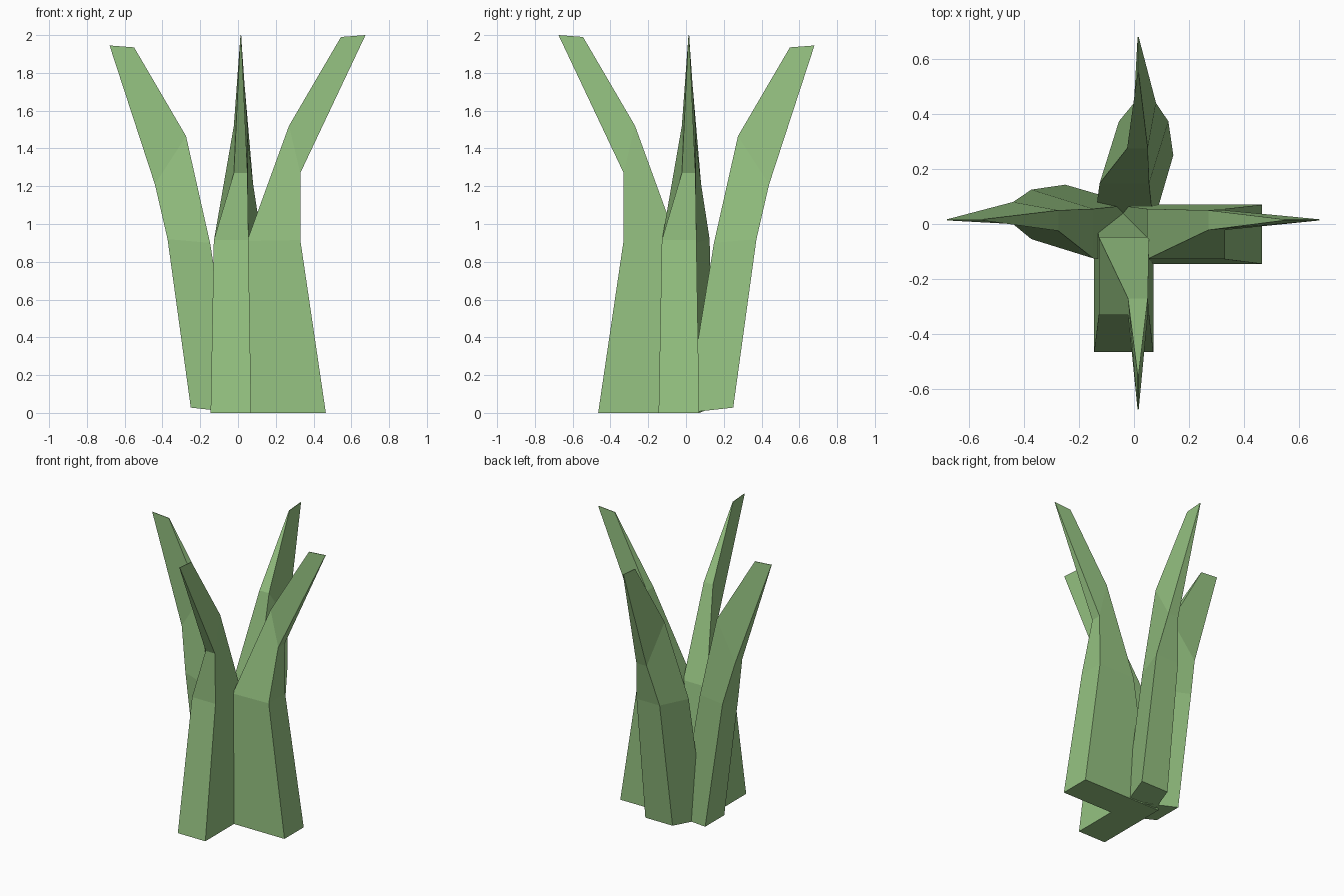
import bpy

if "Cube" in bpy.data.objects:
    bpy.data.objects.remove(bpy.data.objects["Cube"])

green = bpy.data.materials.new("leaf_green")
green.diffuse_color = (0.30, 0.54, 0.22, 1)
green.use_nodes = True
green.node_tree.nodes["Principled BSDF"].inputs["Base Color"].default_value = green.diffuse_color

# Stations from base to tip: (reach, height, width start, width end)
UPRIGHT_OUTER = [(0.465, 0, -0.145, 0.07), (0.33, 0.915, -0.128, 0.055),
                 (0.33, 1.27, -0.022, 0.05), (0.675, 2.0, 0.013, 0.017)]
UPRIGHT_INNER = [(-0.07, 0, -0.145, 0.07), (0.048, 0.91, -0.128, 0.055),
                 (0.27, 1.52, -0.022, 0.05), (0.545, 1.99, 0.013, 0.017)]
SPREAD_OUTER = [(0.25, 0.028, -0.07, 0.143), (0.373, 0.92, -0.055, 0.125),
                (0.44, 1.21, 0.0, 0.08), (0.68, 1.945, 0.013, 0.017)]
SPREAD_INNER = [(0.0, 0, -0.145, 0.07), (0.148, 0.9, -0.125, 0.055),
                (0.275, 1.465, -0.025, 0.05), (0.55, 1.935, 0.013, 0.017)]


def leaf(name, outer, inner, place):
    """Loft four-sided rings from outer and inner edges; place maps reach/width to x/y."""
    verts, faces = [], []
    for (ro, zo, a, b), (ri, zi, c, d) in zip(outer, inner):
        for r, u, z in ((ro, a, zo), (ro, b, zo), (ri, d, zi), (ri, c, zi)):
            verts.append((*place(r, u), z))
    for s in range(len(outer) - 1):
        for i in range(4):
            j = (i + 1) % 4
            faces.append((4 * s + i, 4 * s + j, 4 * s + 4 + j, 4 * s + 4 + i))
    top = len(verts) - 4
    faces += [(3, 2, 1, 0), (top, top + 1, top + 2, top + 3)]
    # Mirrored placements reverse the winding
    x0, y0 = place(1, 0)
    x1, y1 = place(0, 1)
    if x0 * y1 - y0 * x1 < 0:
        faces = [f[::-1] for f in faces]
    mesh = bpy.data.meshes.new(name)
    mesh.from_pydata(verts, [], faces)
    mesh.materials.append(green)
    obj = bpy.data.objects.new(name, mesh)
    bpy.context.collection.objects.link(obj)


# Two upright leaves and two spreading leaves
leaf("right_leaf", UPRIGHT_OUTER, UPRIGHT_INNER, lambda r, u: (r, u))
leaf("front_leaf", UPRIGHT_OUTER, UPRIGHT_INNER, lambda r, u: (u, -r))
leaf("left_leaf", SPREAD_OUTER, SPREAD_INNER, lambda r, u: (-r, u))
leaf("back_leaf", SPREAD_OUTER, SPREAD_INNER, lambda r, u: (u, r))
